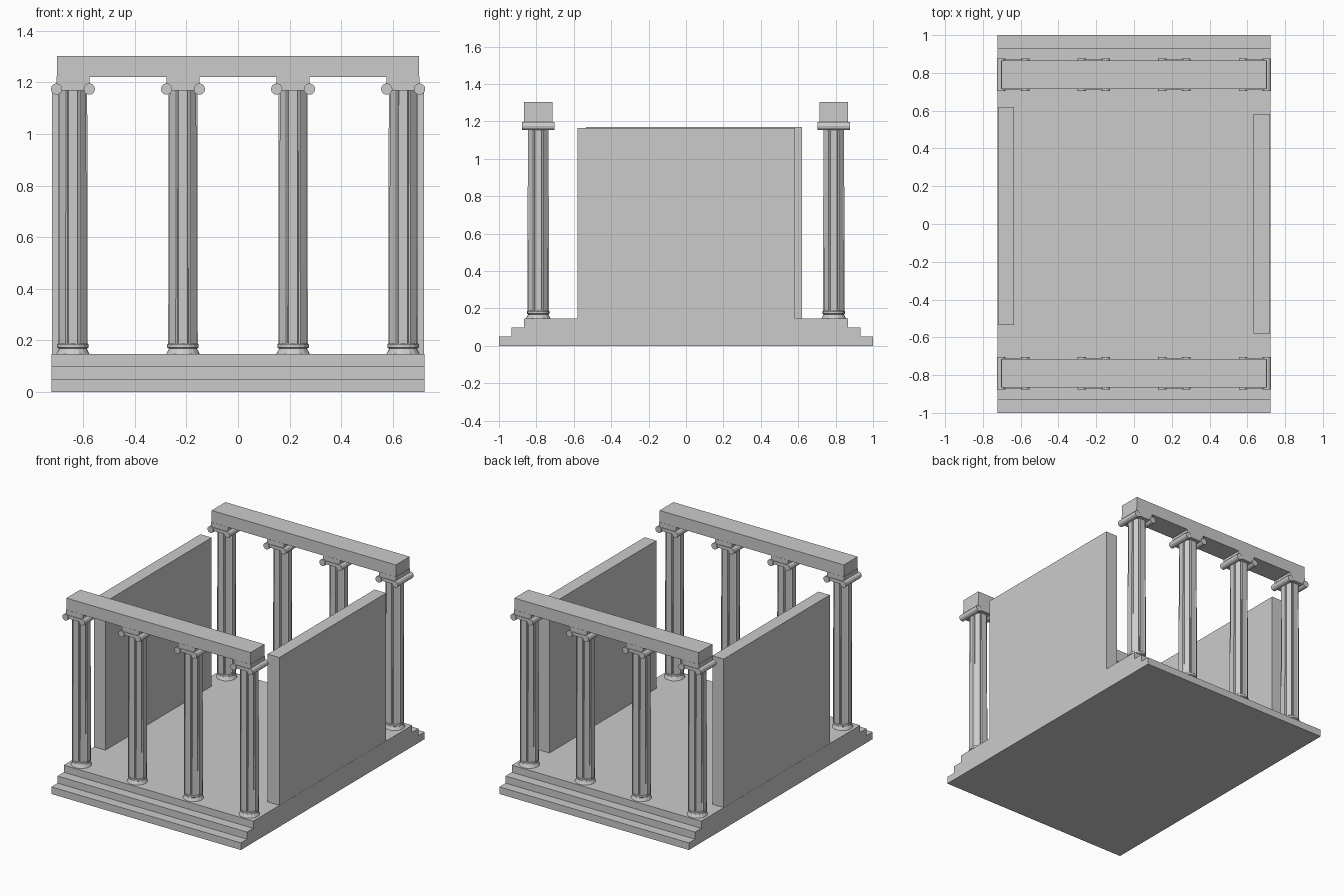
import bpy, bmesh
from math import cos, sin, pi, radians

cube = bpy.data.objects.get("Cube")
if cube:
    bpy.data.objects.remove(cube, do_unlink=True)

GREY = (0.6, 0.6, 0.6, 1)
stone = bpy.data.materials.new("grey_stone")
stone.use_nodes = True
stone.diffuse_color = GREY
stone.node_tree.nodes["Principled BSDF"].inputs["Base Color"].default_value = GREY


def finish(name, bm):
    bmesh.ops.recalc_face_normals(bm, faces=bm.faces)
    mesh = bpy.data.meshes.new(name)
    bm.to_mesh(mesh)
    bm.free()
    mesh.materials.append(stone)
    obj = bpy.data.objects.new(name, mesh)
    bpy.context.collection.objects.link(obj)
    return obj


def loft(name, rings):
    """Skin a stack of equal-length point rings and cap both ends."""
    bm = bmesh.new()
    loops = [[bm.verts.new(p) for p in ring] for ring in rings]
    n = len(loops[0])
    for a, b in zip(loops, loops[1:]):
        for i in range(n):
            j = (i + 1) % n
            bm.faces.new((a[i], a[j], b[j], b[i]))
    bm.faces.new(loops[0])
    bm.faces.new(loops[-1])
    return finish(name, bm)


def box(name, x0, x1, y0, y1, z0, z1):
    return loft(name, [[(x0, y0, z), (x1, y0, z), (x1, y1, z), (x0, y1, z)]
                       for z in (z0, z1)])


def circle(x, y, z, r, n=16):
    return [(x + r * cos(2 * pi * i / n), y + r * sin(2 * pi * i / n), z)
            for i in range(n)]


def fluted(x, y, z, r):
    """Eight flat faces separated by narrow grooves."""
    pts = []
    for k in range(8):
        for offset, scale in ((-17, 1), (17, 1), (22.5, 0.9)):
            a = radians(45 * k + offset)
            pts.append((x + r * scale * cos(a), y + r * scale * sin(a), z))
    return pts


def column(label, x, y):
    # Flared foot with a rounded collar
    profile = ((0.066, 0.145), (0.054, 0.168), (0.061, 0.172),
               (0.061, 0.184), (0.056, 0.19))
    loft(label + "_foot", [circle(x, y, z, r) for r, z in profile])
    # Grooved shaft
    loft(label + "_shaft", [fluted(x, y, 0.18, 0.06), fluted(x, y, 1.175, 0.058)])
    # Capital: cushion, slab and two scrolls lying front to back
    box(label + "_cushion", x - 0.063, x + 0.063, y - 0.08, y + 0.08, 1.168, 1.19)
    box(label + "_slab", x - 0.064, x + 0.064, y - 0.076, y + 0.076, 1.188, 1.222)
    for side, name in ((-1, "right"), (1, "left")):
        cx = x + side * 0.0635
        ring = [[(px, y + dy, pz) for px, pz, _ in circle(cx, 1.174, 0, 0.022, 14)]
                for dy in (-0.086, 0.086)]
        loft(f"{label}_{name}_scroll", ring)


# Stepped platform
for i, half in enumerate((1.0, 0.933, 0.865)):
    box(f"platform_step_{i + 1}", -0.722, 0.722, -half, half, i * 0.049, (i + 1) * 0.049)

# Side walls
box("right_wall", -0.721, -0.635, -0.535, 0.62, 0.145, 1.17)
box("left_wall", 0.632, 0.721, -0.58, 0.583, 0.145, 1.165)

# Front and back colonnades
for y, row in ((-0.79, "front"), (0.79, "back")):
    for i in range(4):
        column(f"{row}_column_{i + 1}", -0.64 + i * 0.4267, y)
    box(row + "_beam", -0.702, 0.702, y - 0.075, y + 0.075, 1.22, 1.303)
